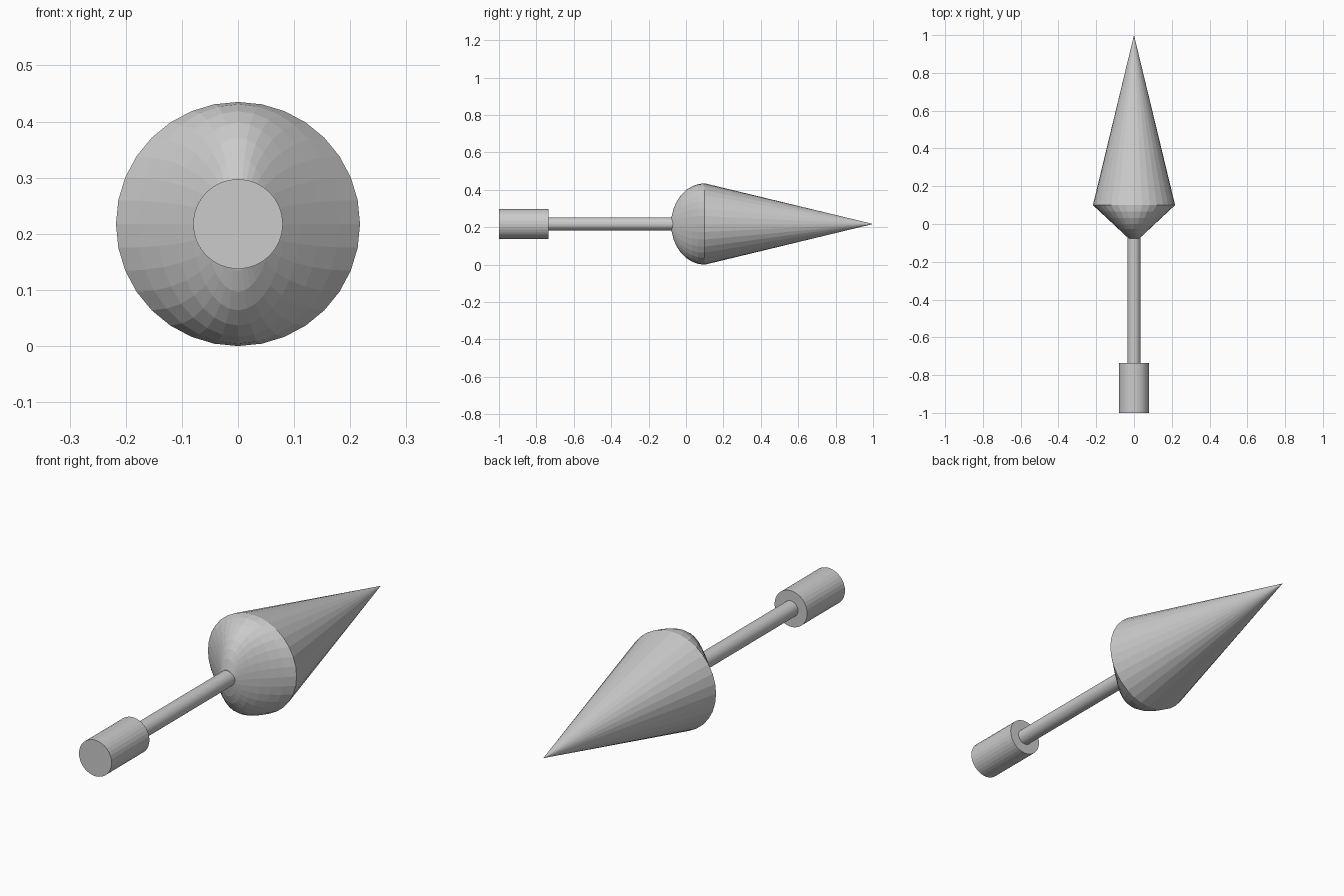
import bpy, bmesh, math

if "Cube" in bpy.data.objects:
    bpy.data.objects.remove(bpy.data.objects["Cube"])

SEG = 32
R = 0.2175          # widest radius, also the axis height
BASE_Y = 0.10       # where the cone meets the domed back
DOME = 0.18         # depth of the domed back


def loft(name, sections, tip=None):
    """Skin ellipses (y, half width, half height) along the y axis."""
    bm = bmesh.new()
    rings = []
    for y, a, b in sections:
        rings.append([bm.verts.new((a * math.sin(2 * math.pi * i / SEG), y,
                                    R + b * math.cos(2 * math.pi * i / SEG)))
                      for i in range(SEG)])
    for r0, r1 in zip(rings, rings[1:]):
        for i in range(SEG):
            j = (i + 1) % SEG
            bm.faces.new((r0[i], r0[j], r1[j], r1[i]))
    bm.faces.new(rings[0])
    if tip is None:
        bm.faces.new(rings[-1])
    else:
        v = bm.verts.new((0, tip, R))
        for i in range(SEG):
            bm.faces.new((rings[-1][i], rings[-1][(i + 1) % SEG], v))
    bmesh.ops.recalc_face_normals(bm, faces=bm.faces)
    mesh = bpy.data.meshes.new(name)
    bm.to_mesh(mesh)
    bm.free()
    obj = bpy.data.objects.new(name, mesh)
    bpy.context.collection.objects.link(obj)
    return obj


# Pointed head: back is straight-tapered in width and rounded in height
head = []
for k in range(1, 9):
    t = math.radians(11.25 * k)
    y = BASE_Y - DOME * math.cos(t)
    head.append((y, R - 1.07 * (BASE_Y - y), R * math.sin(t)))
loft("pointed_head", head, tip=1.0)

# Thin shaft
loft("shaft", [(-0.74, 0.035, 0.035), (-0.05, 0.035, 0.035)])

# End grip
loft("end_grip", [(-1.0, 0.08, 0.08), (-0.735, 0.08, 0.08)])
